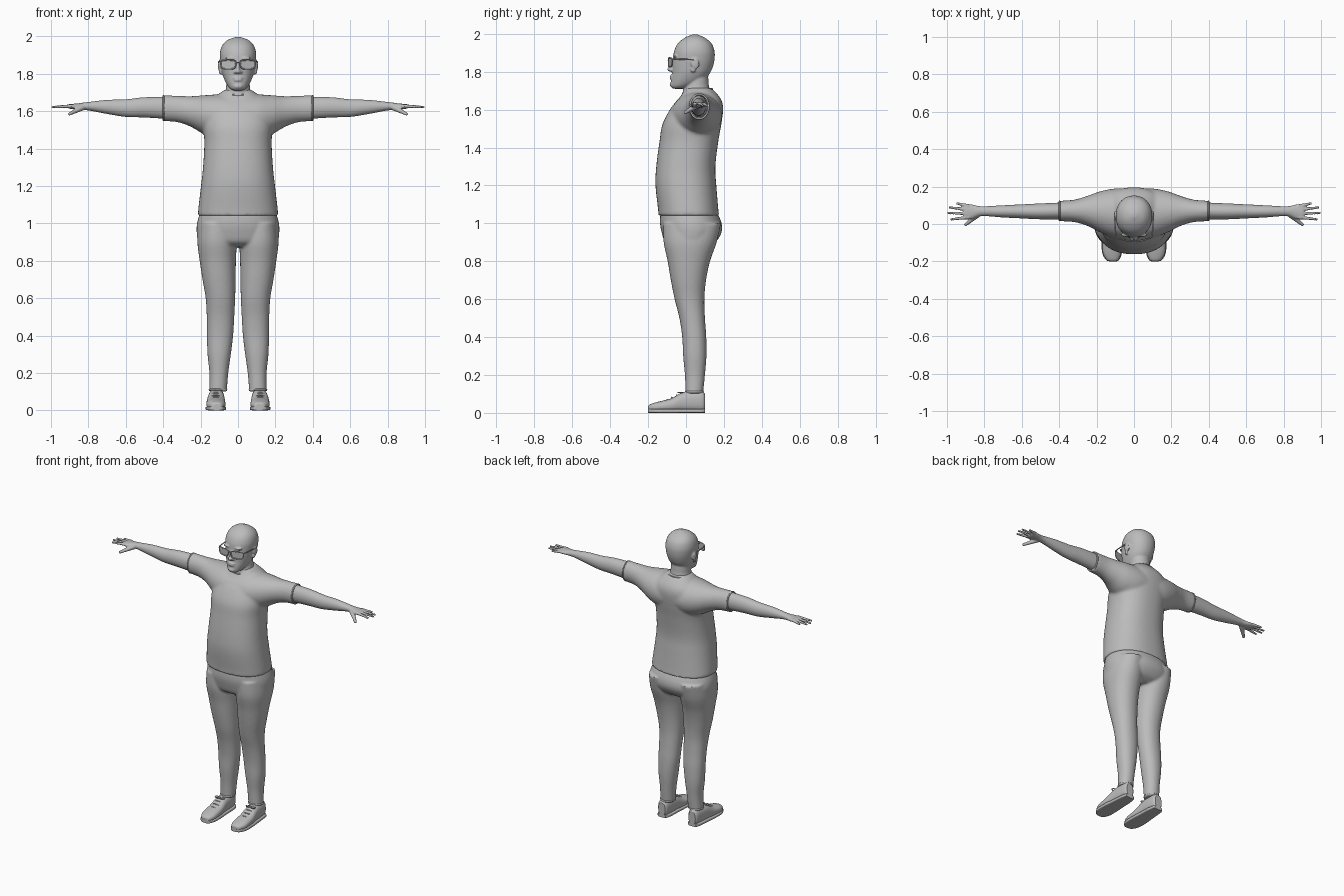
import bpy
import bmesh
import math
from mathutils import Matrix, Vector

cube = bpy.data.objects.get("Cube")
if cube:
    bpy.data.objects.remove(cube, do_unlink=True)

grey = bpy.data.materials.new("plain_grey")
grey.use_nodes = True
GREY = (0.5, 0.5, 0.5, 1)
grey.diffuse_color = GREY
grey.node_tree.nodes["Principled BSDF"].inputs["Base Color"].default_value = GREY

SIDES = (("left", 1), ("right", -1))
# where the ring's two bounds and its position go, for each loft axis
ORDER = {"x": (2, 0, 1), "y": (0, 2, 1), "z": (0, 1, 2)}


def spline(rows, steps=6):
    """Smooth in-between rows through the given rows."""
    out = []
    for i in range(len(rows) - 1):
        quad = [rows[max(i - 1, 0)], rows[i], rows[i + 1], rows[min(i + 2, len(rows) - 1)]]
        for s in range(steps):
            t = s / steps
            out.append([b + t / 2 * (c - a + t * (2 * a - 5 * b + 4 * c - d + t * (3 * (b - c) + d - a)))
                        for a, b, c, d in zip(*quad)])
    return out + [list(rows[-1])]


def loft(bm, rows, axis="z", side=1, power=2.0, segs=32):
    """Closed skin over rounded rings; row = position, two bounds each way."""
    rings = []
    for t, a0, a1, b0, b1 in spline(rows):
        ring = []
        for k in range(segs):
            ang = math.tau * k / segs
            c, s = math.cos(ang), math.sin(ang)
            u = (a0 + a1) / 2 + (a1 - a0) / 2 * math.copysign(abs(c) ** (2 / power), c)
            v = (b0 + b1) / 2 + (b1 - b0) / 2 * math.copysign(abs(s) ** (2 / power), s)
            if axis == "x":
                p = (t, u, v)
            elif axis == "y":
                p = (u, t, v)
            else:
                p = (u, v, t)
            ring.append(bm.verts.new((p[0] * side, p[1], p[2])))
        rings.append(ring)
    for lo, hi in zip(rings, rings[1:]):
        for k in range(segs):
            n = (k + 1) % segs
            bm.faces.new((lo[k], lo[n], hi[n], hi[k]))
    bm.faces.new(rings[0])
    bm.faces.new(rings[-1])


def wide(rows):
    """Rows given as height, half width, front, back."""
    return [(z, -w, w, f, b) for z, w, f, b in rows]


def ball(bm, centre, radii, tilt=0.0):
    m = Matrix.Translation(centre) @ Matrix.Rotation(tilt, 4, "X") @ Matrix.Diagonal((*radii, 1))
    bmesh.ops.create_uvsphere(bm, u_segments=20, v_segments=12, radius=1, matrix=m)


def limb(bm, points, r0, r1, side):
    """Chain of balls that tapers, fused later by the remesh."""
    for (a, b) in zip(points, points[1:]):
        a, b = Vector(a), Vector(b)
        for i in range(9):
            p = a.lerp(b, i / 8)
            r = r0 + (r1 - r0) * i / 8
            ball(bm, (p.x * side, p.y, p.z), (r, r, r))


def finish(bm, name, voxel=None, smooth=4):
    bmesh.ops.recalc_face_normals(bm, faces=bm.faces[:])
    for f in bm.faces:
        f.smooth = len(f.verts) < 5
    mesh = bpy.data.meshes.new(name)
    bm.to_mesh(mesh)
    bm.free()
    ob = bpy.data.objects.new(name, mesh)
    bpy.context.collection.objects.link(ob)
    mesh.materials.append(grey)
    if voxel:
        fuse = ob.modifiers.new("fuse", "REMESH")
        fuse.mode = "VOXEL"
        fuse.voxel_size = voxel
        fuse.use_smooth_shade = True
        soft = ob.modifiers.new("soften", "SMOOTH")
        soft.factor = 0.5
        soft.iterations = smooth
    return ob


def tube(name, points, radius, closed=False):
    cu = bpy.data.curves.new(name, "CURVE")
    cu.dimensions = "3D"
    cu.bevel_depth = radius
    cu.bevel_resolution = 2
    cu.use_fill_caps = True
    sp = cu.splines.new("POLY")
    sp.points.add(len(points) - 1)
    for q, p in zip(sp.points, points):
        q.co = (*p, 1)
    sp.use_cyclic_u = closed
    cu.materials.append(grey)
    ob = bpy.data.objects.new(name, cu)
    bpy.context.collection.objects.link(ob)


# Shirt: torso and both sleeves fused
bm = bmesh.new()
loft(bm, wide([(1.04, .214, -.146, .176), (1.07, .213, -.147, .171), (1.2, .198, -.161, .16),
               (1.3, .187, -.157, .155), (1.43, .18, -.14, .17), (1.52, .185, -.125, .186),
               (1.6, .175, -.085, .196), (1.65, .15, -.045, .187), (1.69, .105, -.015, .158),
               (1.715, .07, -.003, .13)]), power=2.3, segs=48)
for _, s in SIDES:
    loft(bm, [(0, -.08, .19, 1.46, 1.69), (.1, -.075, .19, 1.45, 1.69), (.18, -.045, .175, 1.475, 1.685),
              (.25, -.01, .15, 1.515, 1.68), (.32, .01, .13, 1.54, 1.682), (.402, .015, .124, 1.547, 1.685)],
         "x", s)
finish(bm, "shirt", .009, 5)

# Trousers: hips and both legs fused
bm = bmesh.new()
loft(bm, wide([(1.055, .204, -.135, .166), (1.0, .219, -.137, .188), (.95, .221, -.128, .187),
               (.9, .21, -.11, .155), (.875, .16, -.07, .11)]), power=2.2, segs=48)
for _, s in SIDES:
    loft(bm, [(1.0, .02, .21, -.12, .185), (.9, .008, .217, -.118, .162), (.8, .011, .205, -.097, .127),
              (.7, .013, .19, -.08, .106), (.6, .015, .173, -.06, .097), (.5, .02, .167, -.035, .1),
              (.4, .026, .166, -.02, .107), (.3, .038, .163, -.015, .108), (.2, .052, .153, -.006, .1),
              (.1, .06, .153, -.002, .09)], "z", s, 2.15)
finish(bm, "trousers", .008, 3)

# Head with neck, nose, ears, lips and brows
bm = bmesh.new()
loft(bm, wide([(1.71, .022, -.068, -.02), (1.722, .044, -.079, .03), (1.75, .064, -.079, .09),
               (1.79, .081, -.073, .125), (1.83, .09, -.072, .143), (1.87, .096, -.068, .151),
               (1.91, .097, -.062, .15), (1.95, .085, -.042, .134), (1.98, .056, -.005, .098),
               (1.996, .012, .035, .06)]), power=2.15, segs=48)
loft(bm, wide([(1.62, .1, -.02, .15), (1.68, .076, -.02, .135), (1.72, .065, -.01, .122),
               (1.76, .062, 0, .118), (1.82, .06, .01, .115)]))
ball(bm, (0, -.082, 1.812), (.014, .017, .012))
ball(bm, (0, -.073, 1.832), (.009, .015, .032), -.3)
ball(bm, (0, -.074, 1.777), (.027, .011, .006))
ball(bm, (0, -.074, 1.765), (.024, .012, .007))
ball(bm, (0, -.072, 1.732), (.025, .014, .014))
for _, s in SIDES:
    ball(bm, (.015 * s, -.075, 1.809), (.008, .01, .008))
    ball(bm, (.04 * s, -.057, 1.882), (.03, .013, .008))
    ball(bm, (.098 * s, .047, 1.842), (.009, .022, .03), .15)
    ball(bm, (.094 * s, .038, 1.81), (.008, .013, .015))
finish(bm, "head", .005, 2)

# Bare arms with hands
for label, s in SIDES:
    bm = bmesh.new()
    loft(bm, [(.36, .024, .116, 1.557, 1.677), (.5, .025, .11, 1.566, 1.674), (.6, .03, .105, 1.569, 1.663),
              (.7, .035, .1, 1.585, 1.66), (.79, .042, .095, 1.602, 1.65), (.83, .041, .096, 1.606, 1.645),
              (.87, .026, .105, 1.609, 1.64), (.9, .024, .107, 1.613, 1.638), (.91, .03, .1, 1.618, 1.634)],
         "x", s)
    for y, tip_x, tip_y in ((.036, .975, .025), (.056, .992, .059), (.077, .984, .088), (.096, .945, .11)):
        limb(bm, [(.885, y, 1.627), (tip_x, tip_y, 1.622)], .0105, .007, s)
    limb(bm, [(.835, .05, 1.618), (.9, -.003, 1.585)], .016, .009, s)
    finish(bm, label + "_arm", .004, 3)

# Shoes, soles and laces
SHOE = [(-.2, .098, .128, .012, .034), (-.19, .082, .148, .006, .045), (-.15, .068, .167, .004, .058),
        (-.08, .068, .168, .004, .076), (-.02, .072, .162, .004, .108), (.04, .074, .157, .004, .116),
        (.085, .08, .151, .004, .115), (.1, .09, .141, .012, .1)]
for label, s in SIDES:
    bm = bmesh.new()
    loft(bm, SHOE, "y", s, 2.4)
    finish(bm, label + "_shoe")
    bm = bmesh.new()
    loft(bm, [(y, a - .004, b + .004, 0, .022) for y, a, b, _, _ in SHOE], "y", s, 5)
    finish(bm, label + "_sole")
    for i in range(4):
        y, top = -.1 + .025 * i, .071 + .0115 * i
        arc = [((.119 + .032 * u) * s, y + .012 * u * u, top - .015 * u * u)
               for u in (-1, -.6, -.2, .2, .6, 1)]
        tube(label + "_lace", arc, .004)
    for d in (-1, 1):
        loop = [((.119 + d * .017 * (1 - math.cos(a))) * s, -.03 + .012 * math.sin(a), .108)
                for a in [math.tau * k / 12 for k in range(12)]]
        tube(label + "_lace_bow", loop, .003, True)
    cuff = [((.107 + .043 * math.cos(a)) * s, .044 + .044 * math.sin(a), .11)
            for a in [math.tau * k / 24 for k in range(24)]]
    tube(label + "_shoe_collar", cuff, .007, True)


# Glasses: rims, thin lenses, bridge and temples
def on_lens(x, z):
    return Vector((x, -.093 + 2.5 * x * x, z))


for label, s in SIDES:
    outline = []
    for k in range(24):
        a = math.tau * k / 24
        c, n = math.cos(a), math.sin(a)
        u, v = (math.copysign(abs(q) ** .55, q) for q in (c, n))
        outline.append(on_lens((.052 + (.04 + .004 * v) * u) * s, 1.849 + .024 * v))
    tube(label + "_rim", outline, .0035, True)
    bm = bmesh.new()
    bm.faces.new([bm.verts.new(p) for p in outline])
    lens = finish(bm, label + "_lens")
    lens.modifiers.new("thickness", "SOLIDIFY").thickness = .002
    tube(label + "_temple", [(.094 * s, -.071, 1.866), (.1 * s, -.03, 1.866), (.103 * s, .035, 1.864),
                             (.1 * s, .065, 1.845)], .0035)
tube("bridge", [on_lens(x, 1.86) for x in (-.014, 0, .014)], .0035)

# Neckline and sleeve hems
tube("neckline", [(.079 * math.cos(a), .06 + .077 * math.sin(a), 1.697 + .012 * math.sin(a))
                  for a in [math.tau * k / 36 for k in range(36)]], .005, True)
for label, s in SIDES:
    tube(label + "_sleeve_hem", [(.398 * s, .07 + .05 * math.cos(a), 1.616 + .065 * math.sin(a))
                                 for a in [math.tau * k / 32 for k in range(32)]], .005, True)
